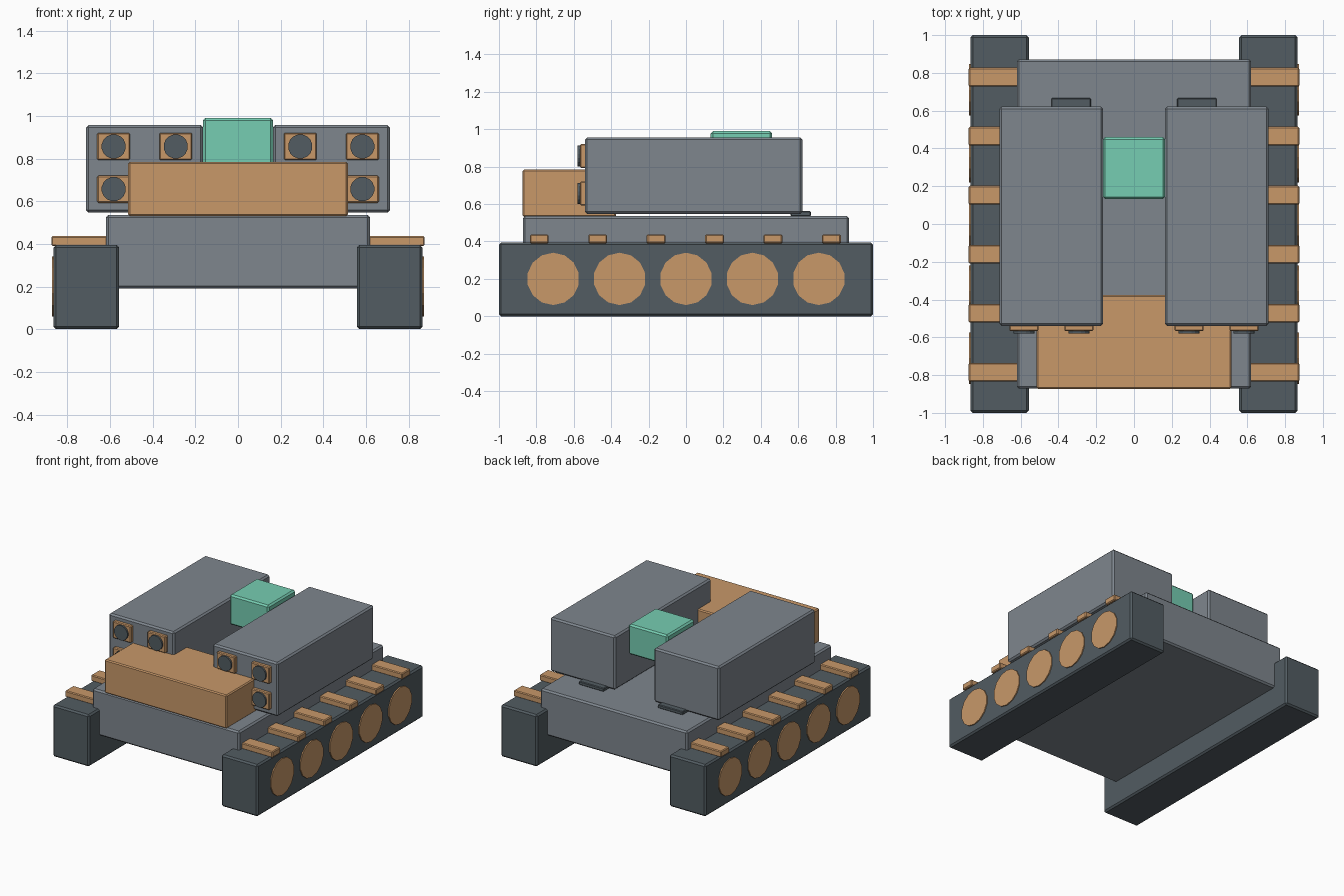
import bpy, bmesh, math
from mathutils import Matrix

if "Cube" in bpy.data.objects:
    bpy.data.objects.remove(bpy.data.objects["Cube"])


def mat(name, rgb):
    m = bpy.data.materials.new(name)
    m.diffuse_color = (*rgb, 1)
    m.use_nodes = True
    m.node_tree.nodes["Principled BSDF"].inputs["Base Color"].default_value = m.diffuse_color
    return m


GREY = mat("hull grey", (0.209, 0.238, 0.270))
DARK = mat("dark slate", (0.084, 0.107, 0.122))
TAN = mat("copper tan", (0.578, 0.314, 0.141))
MINT = mat("mint green", (0.181, 0.610, 0.445))


def finish(bm, name, material):
    me = bpy.data.meshes.new(name)
    bm.to_mesh(me)
    bm.free()
    me.materials.append(material)
    ob = bpy.data.objects.new(name, me)
    bpy.context.collection.objects.link(ob)
    return ob


def box(name, x, y, z, material, bevel=0.012):
    """Bevelled box from (min, max) ranges; flipped ranges are sorted."""
    r = [sorted(v) for v in (x, y, z)]
    size = [b - a for a, b in r]
    mid = [(a + b) / 2 for a, b in r]
    bm = bmesh.new()
    bmesh.ops.create_cube(bm, size=1, matrix=Matrix.Translation(mid) @ Matrix.Diagonal((*size, 1)))
    if bevel:
        bmesh.ops.bevel(bm, geom=bm.edges[:], offset=bevel, segments=1, affect='EDGES')
    return finish(bm, name, material)


def disc(name, centre, radius, depth, axis, sides, material):
    """Flat-sided cylinder along the x or y axis."""
    turn = Matrix.Rotation(math.pi / 2, 4, 'Y' if axis == 'X' else 'X')
    bm = bmesh.new()
    bmesh.ops.create_cone(bm, cap_ends=True, segments=sides, radius1=radius, radius2=radius,
                          depth=depth, matrix=Matrix.Translation(centre) @ turn
                          @ Matrix.Rotation(math.pi / 2 + math.pi / sides * (sides % 4 == 0), 4, 'Z'))
    return finish(bm, name, material)


# Central body
box("hull", (-0.62, 0.62), (-0.872, 0.872), (0.19, 0.535), GREY)
box("front_block", (-0.515, 0.515), (-0.873, -0.375), (0.53, 0.785), TAN, 0.008)
box("sensor_block", (-0.165, 0.165), (0.132, 0.46), (0.76, 0.99), MINT)

for s, side in ((-1, "left"), (1, "right")):
    # Track with cleats and wheels
    box(f"{side}_track", (s * 0.557, s * 0.865), (-1, 1), (0, 0.395), DARK)
    for i in range(6):
        y = -0.785 + 0.3125 * i
        box(f"{side}_cleat_{i}", (s * 0.55, s * 0.875), (y - 0.05, y + 0.05), (0.39, 0.437), TAN, 0.006)
    for i in range(5):
        disc(f"{side}_wheel_{i}", (s * 0.857, -0.71 + 0.355 * i, 0.2), 0.14, 0.032, 'X', 14, TAN)

    # Launcher pod with four framed tubes
    box(f"{side}_pod", (s * 0.163, s * 0.713), (-0.54, 0.622), (0.547, 0.957), GREY)
    for x in (0.292, 0.583):
        for z in (0.657, 0.857):
            box(f"{side}_tube_frame", (s * x - 0.077, s * x + 0.077), (-0.567, -0.53),
                (z - 0.064, z + 0.064), TAN, 0.006)
            disc(f"{side}_tube", (s * x, -0.555, z), 0.057, 0.05, 'Y', 16, DARK)

    # Rear vent under the pod
    box(f"{side}_rear_vent", (s * 0.228, s * 0.438), (0.56, 0.667), (0.535, 0.562), DARK, 0.005)
